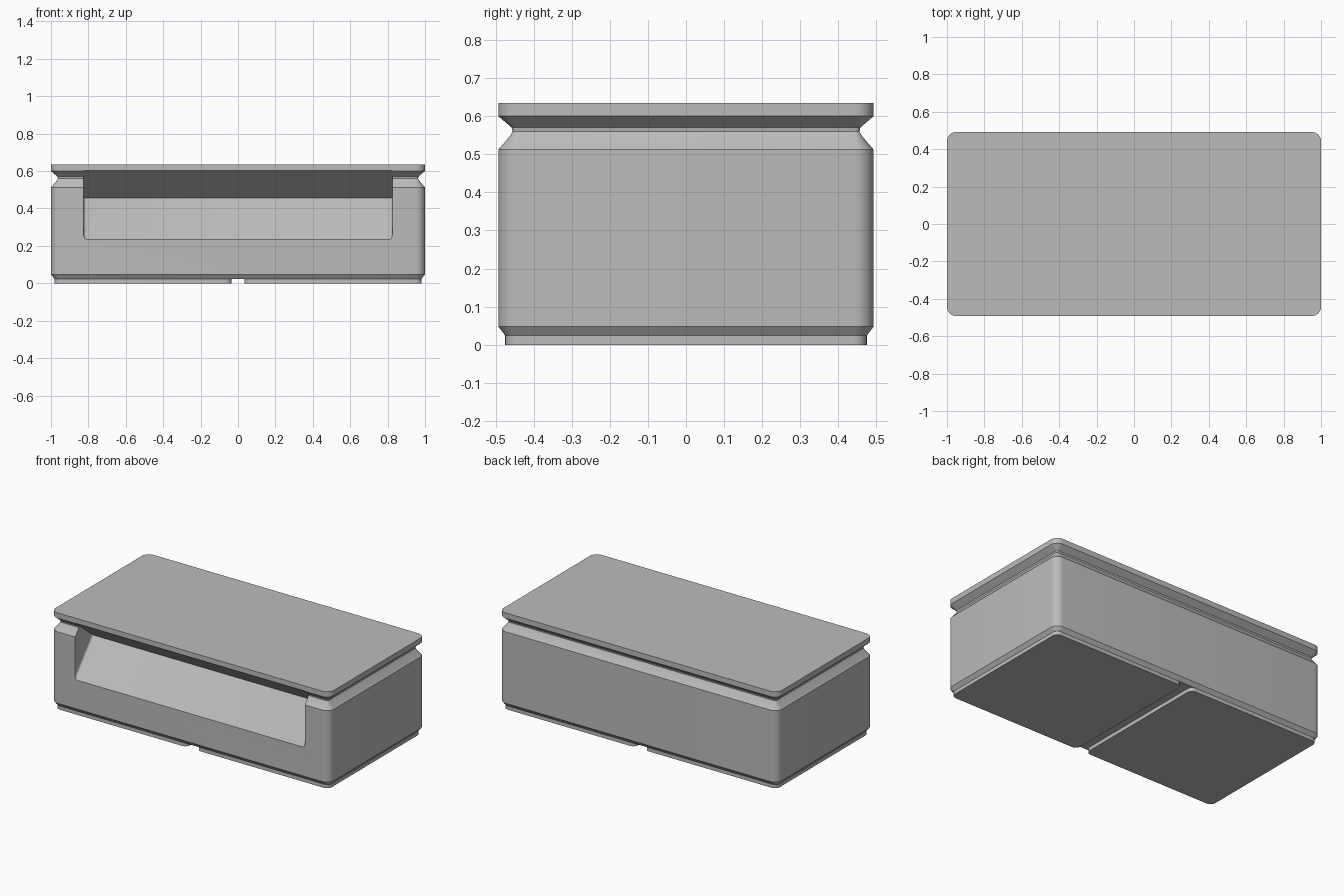
import bpy, bmesh, math

cube = bpy.data.objects.get("Cube")
if cube:
    bpy.data.objects.remove(cube, do_unlink=True)

HALF_X, HALF_Y, RADIUS = 1.0, 0.4925, 0.05

gray = bpy.data.materials.new("plain gray")
gray.use_nodes = True
gray.diffuse_color = (0.5, 0.5, 0.5, 1)
gray.node_tree.nodes["Principled BSDF"].inputs["Base Color"].default_value = (0.5, 0.5, 0.5, 1)


def make_object(name, bm):
    bmesh.ops.recalc_face_normals(bm, faces=bm.faces)
    mesh = bpy.data.meshes.new(name)
    bm.to_mesh(mesh)
    bm.free()
    mesh.materials.append(gray)
    obj = bpy.data.objects.new(name, mesh)
    bpy.context.collection.objects.link(obj)
    return obj


def smooth(obj):
    bpy.ops.object.select_all(action="DESELECT")
    obj.select_set(True)
    bpy.context.view_layer.objects.active = obj
    bpy.ops.object.shade_smooth_by_angle(angle=math.radians(25))


def rounded_loft(name, half_x, half_y, radius, profile, centre_x=0, steps=8):
    """Stack rounded rectangles; profile holds (inset, height) pairs."""
    bm = bmesh.new()
    rings = []
    for inset, z in profile:
        r = max(radius - inset, 0.012)
        ring = []
        for quarter, (sx, sy) in enumerate([(1, 1), (-1, 1), (-1, -1), (1, -1)]):
            for i in range(steps + 1):
                a = math.pi / 2 * (quarter + i / steps)
                x = centre_x + sx * (half_x - inset - r) + r * math.cos(a)
                y = sy * (half_y - inset - r) + r * math.sin(a)
                ring.append(bm.verts.new((x, y, z)))
        rings.append(ring)
    n = len(rings[0])
    for low, high in zip(rings, rings[1:]):
        for i in range(n):
            j = (i + 1) % n
            bm.faces.new((low[i], low[j], high[j], high[i]))
    bm.faces.new(rings[0])
    bm.faces.new(rings[-1])
    return make_object(name, bm)


# Body with chamfered base, grooved neck and flat lid
body = rounded_loft("box_body", HALF_X, HALF_Y, RADIUS, [
    (0.018, 0.024), (0, 0.048), (0, 0.512), (0.032, 0.55),
    (0.037, 0.56), (0.035, 0.57), (0, 0.6), (0, 0.635)])

# Wedge-shaped front opening with softened inner edges
bm = bmesh.new()
section = [(-0.31, 0.455), (-0.5755, 0.135), (-0.6, 0.135), (-0.6, 0.602), (-HALF_Y, 0.602)]
ends = [[bm.verts.new((x, y, z)) for y, z in section] for x in (-0.825, 0.825)]
bm.faces.new(ends[0])
bm.faces.new(ends[1])
for i in range(len(section)):
    j = (i + 1) % len(section)
    bm.faces.new((ends[0][i], ends[0][j], ends[1][j], ends[1][i]))
floor_edges = [bm.edges.get((end[0], end[1])) for end in ends]
bmesh.ops.bevel(bm, geom=floor_edges, offset=0.015, segments=4, profile=0.5, affect="EDGES")
cutter = make_object("opening_cutter", bm)
cutter.hide_render = True

cut = body.modifiers.new("front opening", "BOOLEAN")
cut.operation = "DIFFERENCE"
cut.solver = "EXACT"
cut.object = cutter
bpy.context.view_layer.objects.active = body
bpy.ops.object.modifier_apply(modifier=cut.name)
bpy.data.objects.remove(cutter, do_unlink=True)
smooth(body)

# Two low feet with a narrow channel between them
for name, side in (("right_foot", -1), ("left_foot", 1)):
    foot = rounded_loft(name, 0.4735, HALF_Y - 0.018, 0.035,
                        [(0, 0), (0, 0.025)], centre_x=side * 0.5085)
    smooth(foot)
